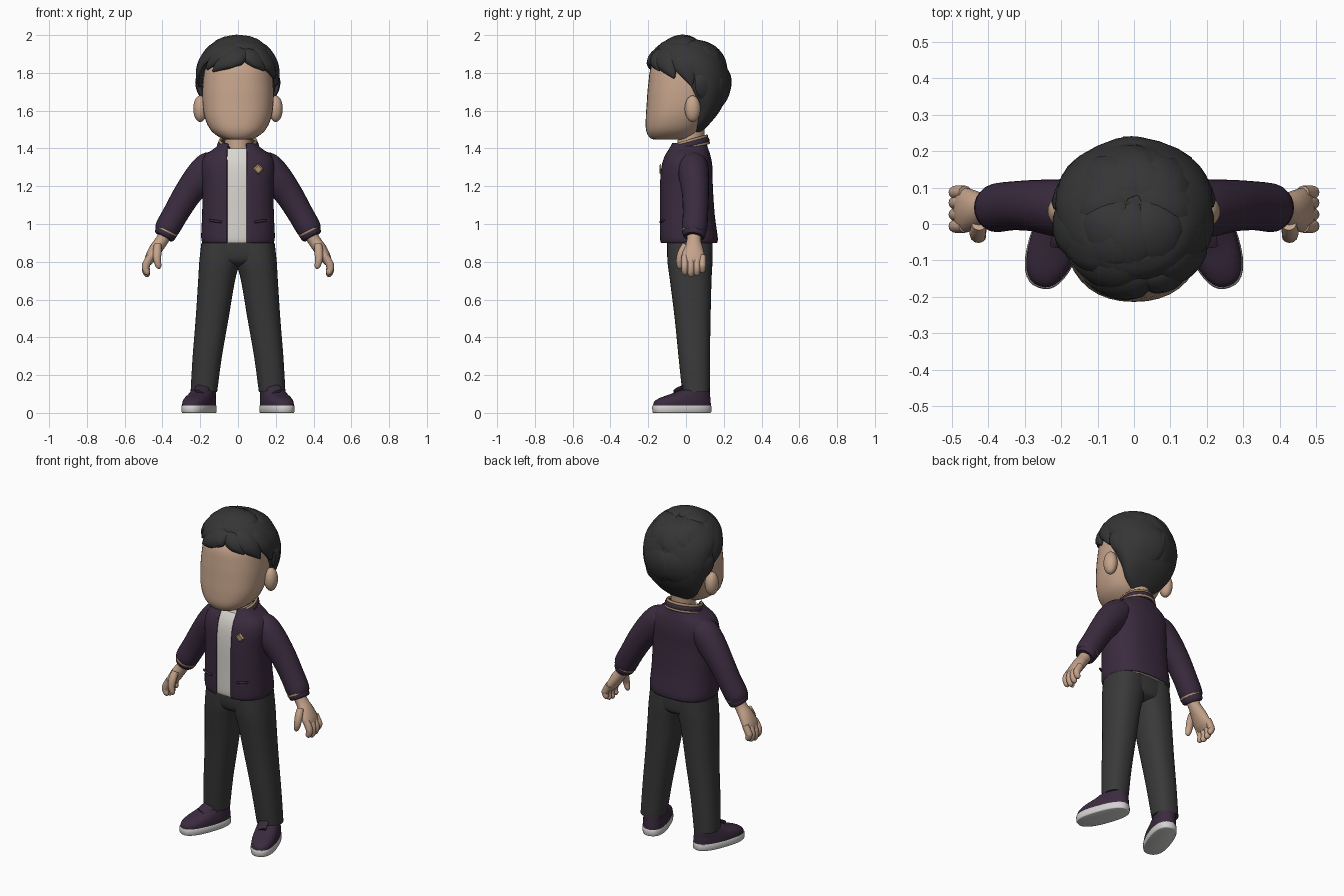
import bpy, bmesh, math
from mathutils import Vector, Matrix

if "Cube" in bpy.data.objects:
    bpy.data.objects.remove(bpy.data.objects["Cube"])


def material(name, r, g, b):
    m = bpy.data.materials.new(name)
    m.diffuse_color = (r, g, b, 1)
    m.use_nodes = True
    m.node_tree.nodes["Principled BSDF"].inputs["Base Color"].default_value = m.diffuse_color
    return m


SKIN = material("skin", 0.56, 0.37, 0.26)
HAIR = material("hair_black", 0.036, 0.036, 0.037)
PURPLE = material("jacket_purple", 0.043, 0.024, 0.049)
PANTS = material("trouser_grey", 0.041, 0.041, 0.041)
WHITE = material("shirt_white", 0.70, 0.67, 0.63)
SOLE = material("sole_white", 0.66, 0.65, 0.64)
GOLD = material("trim_gold", 0.42, 0.28, 0.15)


def finish(name, bm, mat, angle=50):
    bmesh.ops.recalc_face_normals(bm, faces=bm.faces)
    me = bpy.data.meshes.new(name)
    bm.to_mesh(me)
    bm.free()
    me.materials.append(mat)
    ob = bpy.data.objects.new(name, me)
    bpy.context.collection.objects.link(ob)
    bpy.context.view_layer.objects.active = ob
    ob.select_set(True)
    bpy.ops.object.shade_smooth_by_angle(angle=math.radians(angle))
    ob.select_set(False)
    return ob


def smooth_rows(rows, k):
    """Catmull-Rom interpolation between rows of numbers."""
    out = []
    for i in range(len(rows) - 1):
        a, b, c, d = (rows[min(max(i + j, 0), len(rows) - 1)] for j in (-1, 0, 1, 2))
        for s in range(k):
            t = s / k
            out.append([0.5 * (2 * q + (r - p) * t + (2 * p - 5 * q + 4 * r - w) * t * t
                               + (3 * q - p - 3 * r + w) * t ** 3)
                        for p, q, r, w in zip(a, b, c, d)])
    return out + [list(rows[-1])]


def skin_rings(rings, caps):
    bm = bmesh.new()
    vs = [[bm.verts.new(p) for p in ring] for ring in rings]
    n = len(rings[0])
    for a, b in zip(vs, vs[1:]):
        for i in range(n):
            bm.faces.new((a[i], a[(i + 1) % n], b[(i + 1) % n], b[i]))
    if caps:
        bm.faces.new(vs[0])
        bm.faces.new(vs[-1])
    return bm


def loft(rows, n=36, power=2.0, steps=4, caps=True, xf=Matrix()):
    """Stacked horizontal rings; row = z, centre x, half width, front y, back y."""
    rings = []
    for z, cx, rx, yf, yb in smooth_rows(rows, steps):
        ring = []
        for i in range(n):
            a = math.tau * i / n
            s, c = math.sin(a), math.cos(a)
            ring.append(xf @ Vector((
                cx + rx * math.copysign(abs(s) ** (2 / power), s),
                (yf + yb) / 2 - (yb - yf) / 2 * math.copysign(abs(c) ** (2 / power), c), z)))
        rings.append(ring)
    return skin_rings(rings, caps)


def tube(rows, n=16, steps=4, ref=lambda p: Vector((0, 1, 0)), side=1):
    """Rings across a path; row = x, y, z, half width, half size along ref."""
    pts = smooth_rows(rows, steps)
    ps = [Vector(p[:3]) for p in pts]
    rings = []
    for i, p in enumerate(ps):
        t = (ps[min(i + 1, len(ps) - 1)] - ps[max(i - 1, 0)]).normalized()
        u = ref(p).cross(t).normalized()
        v = t.cross(u)
        ra, rb = max(pts[i][3], .002), max(pts[i][4], .002)
        ring = [p + u * ra * math.cos(math.tau * j / n) + v * rb * math.sin(math.tau * j / n)
                for j in range(n)]
        rings.append([Vector((q.x * side, q.y, q.z)) for q in ring])
    return skin_rings(rings, True)


def ball(name, centre, radii, mat):
    bm = bmesh.new()
    bmesh.ops.create_uvsphere(bm, u_segments=24, v_segments=16, radius=1,
                              matrix=Matrix.Translation(centre) @ Matrix.Diagonal((*radii, 1)))
    return finish(name, bm, mat)


# Head and neck
finish("head", loft([(1.447, 0, .05, -.16, -.01), (1.455, 0, .09, -.19, .02), (1.495, 0, .143, -.211, .07),
                     (1.56, 0, .175, -.213, .11), (1.64, 0, .188, -.208, .15), (1.74, 0, .187, -.2, .17),
                     (1.84, 0, .168, -.18, .16), (1.92, 0, .1, -.1, .1)], power=2.3), SKIN)
finish("neck", loft([(1.34, 0, .075, -.05, .1), (1.42, 0, .068, -.045, .095), (1.52, 0, .07, -.04, .1)]), SKIN)

# Hair: cap plus swept locks lying on an ellipsoid
finish("hair_cap", loft([(1.485, 0, .06, .03, .08), (1.53, 0, .12, .03, .125), (1.60, 0, .165, .025, .18),
                         (1.68, 0, .197, -.02, .215), (1.76, 0, .212, -.07, .23), (1.84, 0, .214, -.13, .215),
                         (1.90, 0, .19, -.16, .185), (1.95, 0, .145, -.14, .13), (1.975, 0, .08, -.1, .06)]), HAIR)
HC = Vector((0, 0, 1.75))


def direction(az, el):
    az, el = math.radians(az), math.radians(el)
    return Vector((math.sin(az) * math.cos(el), -math.cos(az) * math.cos(el), math.sin(el)))


# start azimuth (0 = front, + = right of picture), start elevation, end azimuth, end elevation, half width
LOCKS = [(25, 45, -42, 15, .06), (20, 58, -58, 18, .065), (14, 42, -20, 25, .05), (60, 70, -75, 20, .07),
         (-10, 65, -95, 8, .08), (8, 48, 45, 16, .05), (25, 55, 72, 6, .065), (60, 70, 98, -4, .08),
         (-60, 60, -100, -6, .075), (180, 75, -8, 42, .075), (150, 70, 30, 42, .08), (-150, 70, -40, 42, .08),
         (165, 70, 150, 5, .1), (180, 70, -160, 0, .1), (170, 70, 115, 5, .1), (-170, 70, -118, 5, .1),
         (160, 30, 168, -48, .11), (-150, 30, -162, -45, .11), (125, 25, 128, -35, .09), (-122, 25, -128, -35, .09)]
SHAPE = [.3, .75, 1, 1, .85, .5, .08]
for k, (a0, e0, a1, e1, w) in enumerate(LOCKS):
    d0, d1 = direction(a0, e0), direction(a1, e1)
    rows = []
    for i, f in enumerate(SHAPE):
        d = d0.slerp(d1, i / 6)
        p = HC + Vector((d.x * .203, d.y * .205, d.z * .222))
        rows.append((*p, w * f, .008 + .024 * f))
    finish(f"hair_lock_{k + 1}", tube(rows, 12, 3, lambda p: p - HC), HAIR)

# Shirt, and jacket shell cut open down the front
TORSO = [(.90, 0, .187, -.135, .165), (.93, 0, .195, -.14, .168), (1.05, 0, .19, -.14, .152),
         (1.2, 0, .188, -.14, .142), (1.30, 0, .195, -.132, .14), (1.36, 0, .178, -.115, .13),
         (1.40, 0, .125, -.092, .117), (1.43, 0, .092, -.08, .108)]
finish("shirt", loft([(z, x, r - .012, f + .012, b - .012) for z, x, r, f, b in TORSO[:-1]], power=2.5), WHITE)
bm = loft(TORSO, n=48, power=2.5, caps=False)
LEFT, RIGHT = -.058, .047
for x in (LEFT, RIGHT):
    bmesh.ops.bisect_plane(bm, geom=bm.verts[:] + bm.edges[:] + bm.faces[:], plane_co=(x, 0, 0), plane_no=(1, 0, 0))
opening = [f for f in bm.faces if LEFT < f.calc_center_median().x < RIGHT and f.calc_center_median().y < 0]
bmesh.ops.delete(bm, geom=opening, context='FACES')
jacket = finish("jacket", bm, PURPLE)
shell = jacket.modifiers.new("thickness", 'SOLIDIFY')
shell.thickness = .018
shell.offset = -1


# Collar with gold piping, open at the front
def collar(name, r, lift, size, mat):
    rows = []
    for i in range(21):
        a = math.radians(33 + 294 * i / 20)
        rows.append((r * math.sin(a), .014 - r * math.cos(a), 1.415 + lift - .027 * math.cos(a), size, size * 1.4))
    finish(name, tube(rows, 10, 1, lambda p: Vector((0, 0, 1))), mat)


collar("collar", .096, 0, .015, PURPLE)
collar("collar_piping", .096, .022, .007, GOLD)
collar("collar_lower_piping", .108, -.012, .005, GOLD)

# Diamond badge
bm = bmesh.new()
bmesh.ops.create_cone(bm, cap_ends=True, segments=4, radius1=.03, radius2=.02, depth=.009,
                      matrix=Matrix.Translation((.108, -.137, 1.29)) @ Matrix.Rotation(math.radians(90), 4, 'X'))
finish("badge", bm, GOLD, 20)

for s, tag in ((1, "left"), (-1, "right")):
    # Ears
    ball(f"{tag}_ear", (.2 * s, .035, 1.61), (.037, .042, .07), SKIN)
    # Pocket welt
    finish(f"{tag}_pocket", tube([(.085, -.136, 1.01, .006, .006), (.12, -.13, 1.015, .007, .007),
                                  (.15, -.117, 1.02, .006, .006)], 8, 3, side=s), PURPLE)
    # Sleeve, cuff and piping
    finish(f"{tag}_sleeve", tube([(.10, .035, 1.325, .06, .07), (.15, .038, 1.30, .083, .08), (.205, .043, 1.24, .084, .079),
                                  (.27, .05, 1.155, .074, .071), (.33, .05, 1.055, .068, .067), (.373, .045, .98, .066, .067),
                                  (.388, .043, .952, .055, .058)], 24, side=s), PURPLE)
    finish(f"{tag}_cuff", tube([(.373, .043, .968, .05, .055), (.377, .043, .962, .058, .062), (.388, .043, .942, .057, .06),
                                (.394, .042, .931, .05, .053)], 24, 3, side=s), PURPLE)
    finish(f"{tag}_cuff_piping", tube([(.375, .043, .967, .061, .065), (.379, .043, .959, .061, .065)],
                                      24, 1, side=s), GOLD)
    # Hand: palm, thumb and four fingers
    finish(f"{tag}_palm", tube([(.375, .043, .96, .035, .038), (.405, .042, .91, .034, .038), (.437, .04, .865, .034, .052),
                                (.464, .038, .82, .029, .062), (.48, .038, .79, .018, .055)], 18, side=s), SKIN)
    finish(f"{tag}_thumb", tube([(.425, .0, .89, .02, .02), (.428, -.022, .85, .023, .021), (.428, -.034, .81, .02, .018),
                                 (.42, -.034, .775, .015, .014), (.417, -.033, .762, .004, .004)], 12, side=s), SKIN)
    for k, (y, drop) in enumerate(((-.006, .01), (.026, 0), (.058, .006), (.087, .022))):
        finish(f"{tag}_finger_{k + 1}", tube([(.463, y, .83, .02, .018), (.484, y, .79, .021, .019),
                                              (.489, y, .755 + drop, .019, .018), (.48, y, .73 + drop, .015, .015),
                                              (.475, y, .72 + drop, .004, .004)], 12, side=s), SKIN)
    # Trouser leg
    leg = [(.115, .11, .25, -.018, .125), (.13, .108, .25, -.022, .126), (.3, .085, .24, -.04, .127), (.5, .05, .224, -.06, .13),
           (.7, .016, .211, -.085, .135), (.8, -.01, .205, -.098, .14), (.9, -.02, .194, -.1, .14)]
    finish(f"{tag}_trouser_leg", loft([(z, s * (i + o) / 2, (o - i) / 2, f, b) for z, i, o, f, b in leg],
                                      power=2.3), PANTS)
    # Shoe turned outward, with sole, upper, tongue and ankle
    xf = Matrix.Translation((.18 * s, .05, 0)) @ Matrix.Rotation(math.radians(20 * s), 4, 'Z')
    finish(f"{tag}_shoe_sole", loft([(0, 0, .066, -.232, .08), (.006, 0, .071, -.238, .085), (.036, 0, .071, -.239, .085),
                                     (.04, 0, .066, -.233, .08)], power=2.5, steps=2, xf=xf), SOLE)
    finish(f"{tag}_shoe_upper", loft([(.036, 0, .069, -.235, .083), (.06, 0, .069, -.228, .082), (.08, 0, .066, -.195, .08),
                                      (.10, 0, .062, -.135, .078), (.118, 0, .058, -.09, .075), (.122, 0, .045, -.075, .06)],
                                     power=2.4, xf=xf), PURPLE)
    finish(f"{tag}_shoe_tongue", tube([(.2, -.06, .105, .035, .012), (.19, -.03, .125, .038, .012),
                                       (.186, -.012, .143, .03, .008)], 12, 3, side=s), PURPLE)
    finish(f"{tag}_ankle", loft([(.09, .18 * s, .056, -.02, .11), (.14, .18 * s, .054, -.01, .11)]), SKIN)

# Trouser seat
finish("trouser_seat", loft([(.775, 0, .06, -.04, .08), (.80, 0, .14, -.085, .13), (.85, 0, .195, -.1, .14),
                             (.925, 0, .185, -.1, .14)], power=2.4), PANTS)
